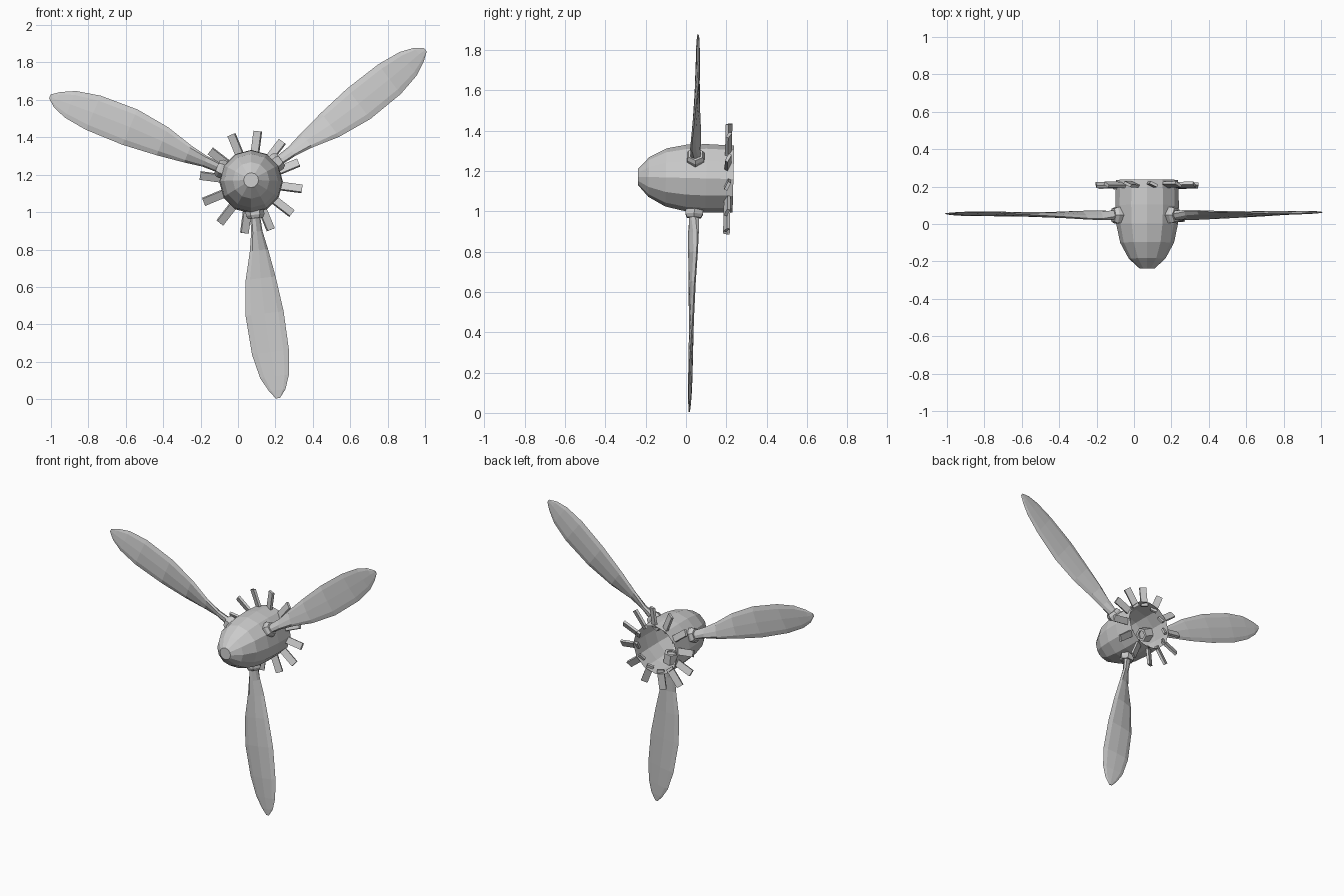
import bpy, bmesh
from math import pi, sin, cos, tan, radians
from mathutils import Matrix

if "Cube" in bpy.data.objects:
    bpy.data.objects.remove(bpy.data.objects["Cube"])

# Whole propeller is centred on the shaft and tipped slightly nose-up
FRAME = Matrix.Translation((0.07, 0, 1.165)) @ Matrix.Rotation(radians(-1.4), 4, 'X')
BLADE_Y = 0.045
BLADE_ANGLES = (37, 157, 277)


def add_object(name, bm, angle=0):
    """Finish a mesh and spin it about the shaft by an angle in degrees."""
    bmesh.ops.recalc_face_normals(bm, faces=bm.faces)
    mesh = bpy.data.meshes.new(name)
    bm.to_mesh(mesh)
    bm.free()
    obj = bpy.data.objects.new(name, mesh)
    bpy.context.collection.objects.link(obj)
    obj.matrix_world = FRAME @ Matrix.Rotation(radians(-angle), 4, 'Y')
    return obj


def loft(rings, cap_start=True, cap_end=True):
    """Skin a list of equal-length point rings."""
    bm = bmesh.new()
    loops = [[bm.verts.new(p) for p in ring] for ring in rings]
    n = len(loops[0])
    for a, b in zip(loops, loops[1:]):
        for i in range(n):
            j = (i + 1) % n
            bm.faces.new((a[i], a[j], b[j], b[i]))
    if cap_start:
        bm.faces.new(loops[0])
    if cap_end:
        bm.faces.new(loops[-1])
    return bm


# Spinner: bullet shell, open at the back
profile = [(-0.238, 0.04), (-0.185, 0.098), (-0.1, 0.144), (0.0, 0.165),
           (0.1, 0.17), (0.235, 0.166)]
N = 12
rings = [[(r * cos(2 * pi * i / N), y, r * sin(2 * pi * i / N)) for i in range(N)]
         for y, r in profile]
add_object("spinner", loft(rings, True, False))

# Blade stations: radius, trailing side, leading side, half thickness, pitch
stations = [
    (0.11, -0.028, 0.028, 0.028, 0),
    (0.20, -0.028, 0.026, 0.026, 15),
    (0.27, -0.033, 0.028, 0.020, 30),
    (0.37, -0.052, 0.046, 0.016, 20),
    (0.52, -0.093, 0.068, 0.014, 8),
    (0.71, -0.117, 0.088, 0.012, 3),
    (0.92, -0.108, 0.091, 0.010, -3),
    (1.05, -0.080, 0.075, 0.008, -5),
    (1.125, -0.042, 0.047, 0.006, -5),
    (1.168, -0.010, 0.012, 0.003, -5),
]


def blade_ring(r, trail, lead, thick, pitch, n=8):
    mid, half = (lead + trail) / 2, (lead - trail) / 2
    ring = []
    for i in range(n):
        a = 2 * pi * i / n
        c = mid + half * cos(a)
        ring.append((r, BLADE_Y + c * tan(radians(pitch)) + thick * sin(a), c))
    return ring


# Six-sided collar: distance from the shaft, radius
collar = [(0.10, 0.046), (0.18, 0.05), (0.198, 0.04), (0.198, 0.028), (0.10, 0.028)]

for k, angle in enumerate(BLADE_ANGLES, 1):
    add_object(f"blade_{k}", loft([blade_ring(*s) for s in stations]), angle)
    rings = [[(d, BLADE_Y + r * sin(pi * i / 3), r * cos(pi * i / 3)) for i in range(6)]
             for d, r in collar]
    add_object(f"blade_collar_{k}", loft(rings + rings[:1], False, False), angle)

# Ring of small pitched cooling fins around the back rim
for k in range(12):
    bm = bmesh.new()
    m = (Matrix.Translation((0.209, 0.207, 0)) @ Matrix.Rotation(radians(-25), 4, 'X')
         @ Matrix.Diagonal((0.132, 0.016, 0.044, 1)))
    bmesh.ops.create_cube(bm, size=1, matrix=m)
    add_object(f"fin_{k + 1}", bm, 22.5 + 30 * k)
